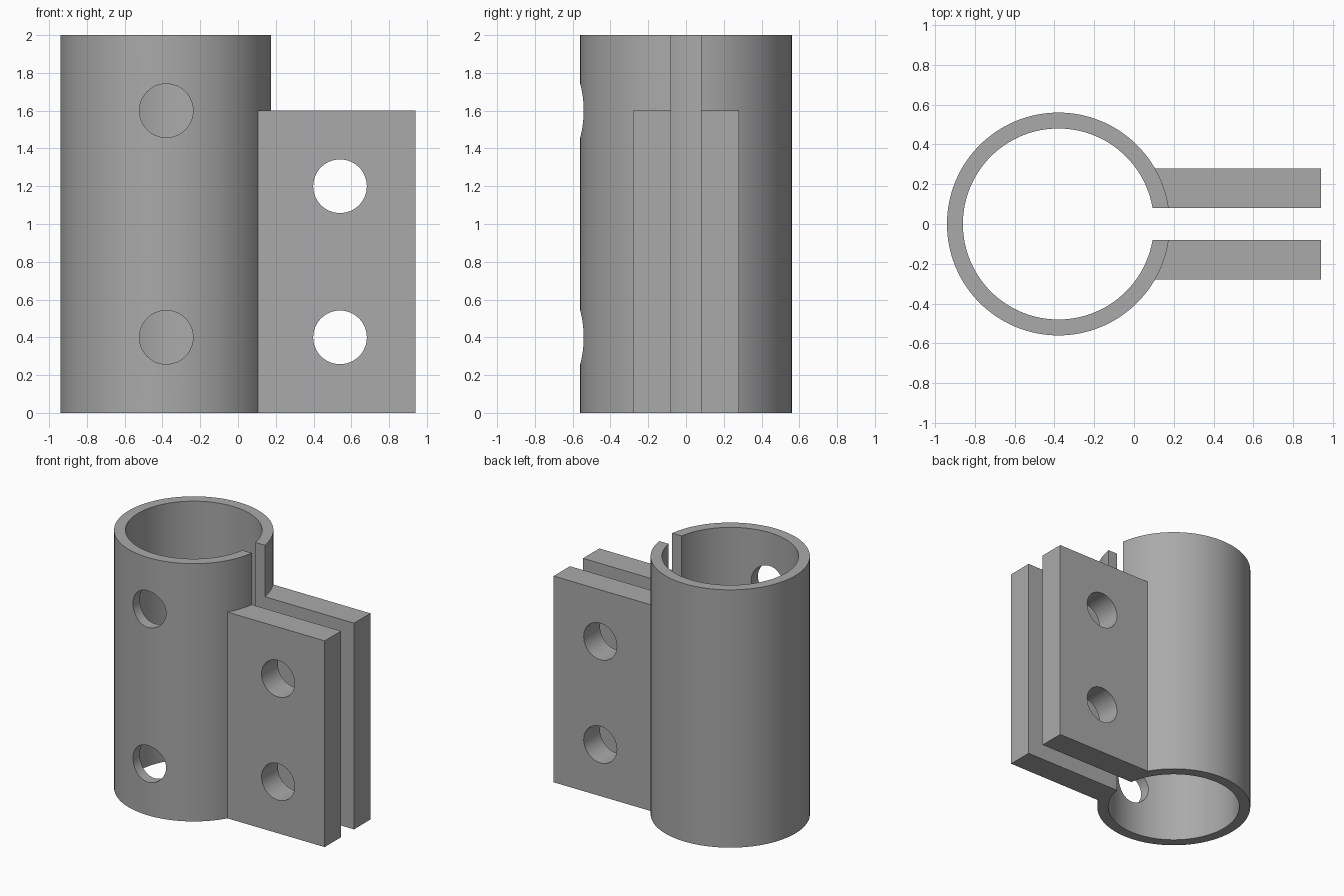
import bpy, math

if "Cube" in bpy.data.objects:
    bpy.data.objects.remove(bpy.data.objects["Cube"])

AXIS_X = -0.38           # centre line of the tube
R_OUT, R_IN = 0.56, 0.48
HOLE_R = 0.142


def cylinder(name, radius, p0, length, along_y=False, sides=128):
    """Cylinder starting at p0 and running up z, or along +y."""
    x, y, z = p0
    if along_y:
        loc, rot = (x, y + length / 2, z), (math.pi / 2, 0, 0)
    else:
        loc, rot = (x, y, z + length / 2), (0, 0, 0)
    bpy.ops.mesh.primitive_cylinder_add(vertices=sides, radius=radius, depth=length,
                                        location=loc, rotation=rot)
    ob = bpy.context.object
    ob.name = name
    return ob


def box(name, lo, hi):
    bpy.ops.mesh.primitive_cube_add(size=1, location=[(a + b) / 2 for a, b in zip(lo, hi)])
    ob = bpy.context.object
    ob.name = name
    ob.scale = [b - a for a, b in zip(lo, hi)]
    bpy.ops.object.transform_apply(location=False, rotation=False, scale=True)
    return ob


def combine(body, other, operation):
    """Apply a boolean to the body and discard the helper."""
    mod = body.modifiers.new(operation.lower(), 'BOOLEAN')
    mod.operation, mod.solver, mod.object = operation, 'EXACT', other
    bpy.context.view_layer.objects.active = body
    bpy.ops.object.modifier_apply(modifier=mod.name)
    bpy.data.objects.remove(other, do_unlink=True)


# Solid tube fused with the flange block
clamp = cylinder("split_tube_clamp", R_OUT, (AXIS_X, 0, 0), 2.0)
combine(clamp, box("flange_block", (AXIS_X, -0.28, 0), (0.94, 0.28, 1.6)), 'UNION')

# Bore, and the slot that splits the tube wall and separates the flanges
combine(clamp, cylinder("bore_cutter", R_IN, (AXIS_X, 0, -0.2), 2.4), 'DIFFERENCE')
combine(clamp, box("slot_cutter", (AXIS_X, -0.08, -0.1), (1.1, 0.08, 2.1)), 'DIFFERENCE')

# Bolt holes through both flanges
for z in (0.4, 1.2):
    combine(clamp, cylinder("bolt_hole_cutter", HOLE_R, (0.54, -0.6, z), 1.2, True, 64), 'DIFFERENCE')

# Holes through the front wall of the tube only
for z in (0.4, 1.6):
    combine(clamp, cylinder("wall_hole_cutter", HOLE_R, (AXIS_X, -0.8, z), 0.8, True, 64), 'DIFFERENCE')

# Colour and shading
grey = bpy.data.materials.new("plain grey")
grey.diffuse_color = (0.4, 0.4, 0.4, 1)
grey.use_nodes = True
grey.node_tree.nodes["Principled BSDF"].inputs["Base Color"].default_value = grey.diffuse_color
clamp.data.materials.clear()
clamp.data.materials.append(grey)
bpy.ops.object.select_all(action='DESELECT')
clamp.select_set(True)
bpy.context.view_layer.objects.active = clamp
bpy.ops.object.shade_smooth_by_angle(angle=math.radians(30))
